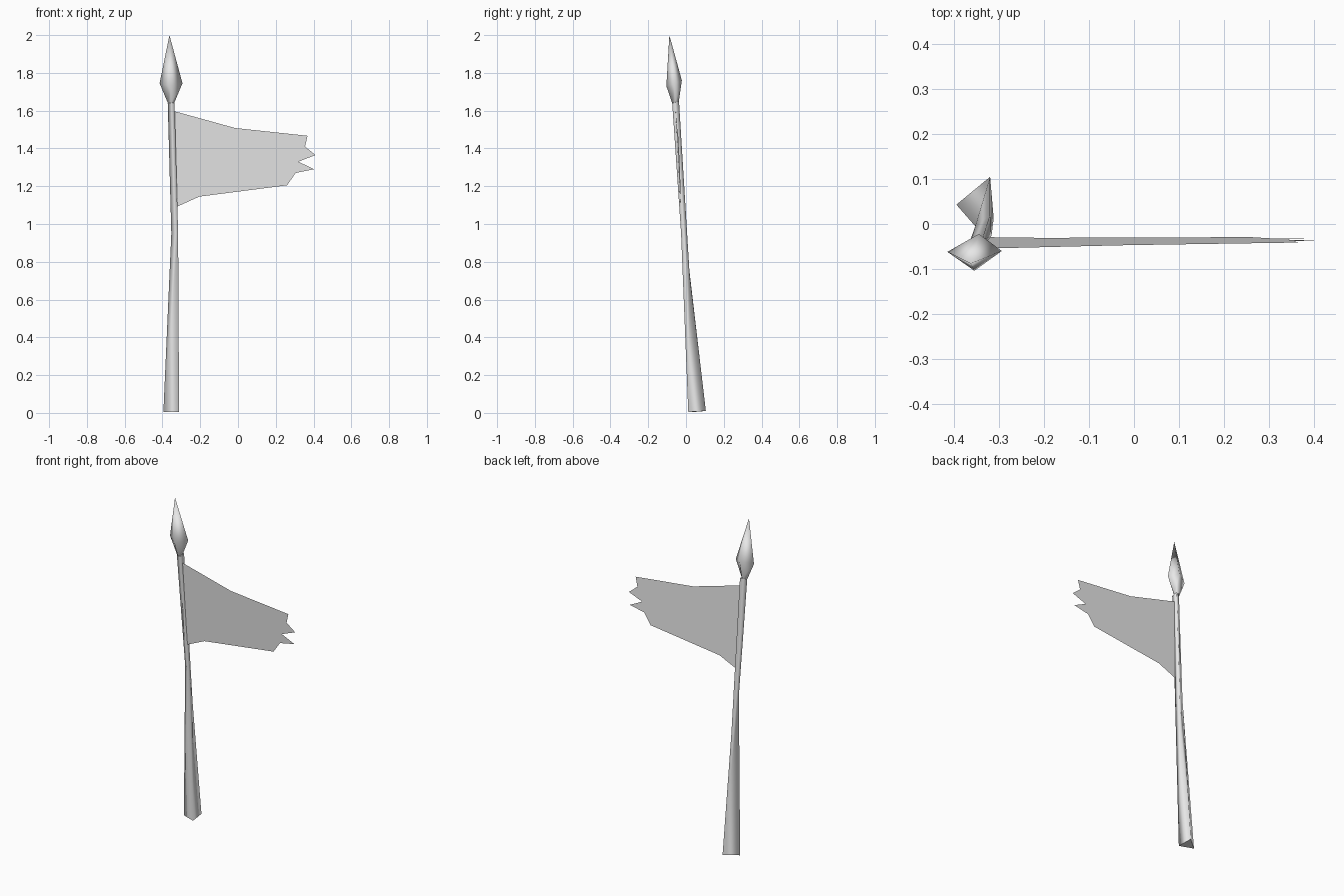
import bpy
import bmesh

cube = bpy.data.objects.get("Cube")
if cube:
    bpy.data.objects.remove(cube, do_unlink=True)

grey = bpy.data.materials.new("plain_grey")
grey.use_nodes = True
grey.diffuse_color = (0.8, 0.8, 0.8, 1)
grey.node_tree.nodes["Principled BSDF"].inputs["Base Color"].default_value = (0.8, 0.8, 0.8, 1)


def finish(bm, name):
    mesh = bpy.data.meshes.new(name)
    bm.to_mesh(mesh)
    bm.free()
    mesh.materials.append(grey)
    obj = bpy.data.objects.new(name, mesh)
    bpy.context.collection.objects.link(obj)
    return obj


def loft(name, rings, tip=None):
    """Join equal rings with smooth sides, then close with caps or a point."""
    bm = bmesh.new()
    loops = [[bm.verts.new(p) for p in ring] for ring in rings]
    n = len(rings[0])
    for low, high in zip(loops, loops[1:]):
        for i in range(n):
            j = (i + 1) % n
            bm.faces.new((low[i], low[j], high[j], high[i])).smooth = True
    bm.faces.new(loops[0][::-1])
    if tip:
        apex = bm.verts.new(tip)
        for i in range(n):
            bm.faces.new((loops[-1][i], loops[-1][(i + 1) % n], apex)).smooth = True
    else:
        bm.faces.new(loops[-1])
    bmesh.ops.recalc_face_normals(bm, faces=bm.faces)
    return finish(bm, name)


# Leaning three-sided pole, thick at the foot
loft("pole", [
    [(-0.395, 0.043, 0.005), (-0.312, 0.012, 0.005), (-0.32, 0.105, 0.01)],
    [(-0.353, -0.005, 0.95), (-0.317, -0.026, 0.95), (-0.32, 0.02, 0.72)],
    [(-0.372, -0.058, 1.64), (-0.336, -0.073, 1.64), (-0.338, -0.037, 1.65)],
])

# Four-sided spear head
loft("spear_head", [
    [(-0.372, -0.058, 1.642), (-0.354, -0.073, 1.64),
     (-0.336, -0.056, 1.645), (-0.352, -0.038, 1.648)],
    [(-0.415, -0.062, 1.745), (-0.355, -0.104, 1.73),
     (-0.294, -0.06, 1.745), (-0.345, -0.022, 1.76)],
], tip=(-0.363, -0.088, 2.0))

# Torn flag, a thin sheet leaning with the pole
outline = [(-0.337, 1.597), (-0.33, 1.35), (-0.32, 1.093), (-0.205, 1.145),
           (0.26, 1.205), (0.305, 1.27), (0.402, 1.29), (0.32, 1.33),
           (0.41, 1.365), (0.355, 1.41), (0.368, 1.467), (-0.015, 1.508)]
bm = bmesh.new()
bm.faces.new([bm.verts.new((x, -0.039 - 0.05 * (z - 1.35) + 0.01 * x, z))
              for x, z in outline])
finish(bm, "flag")
